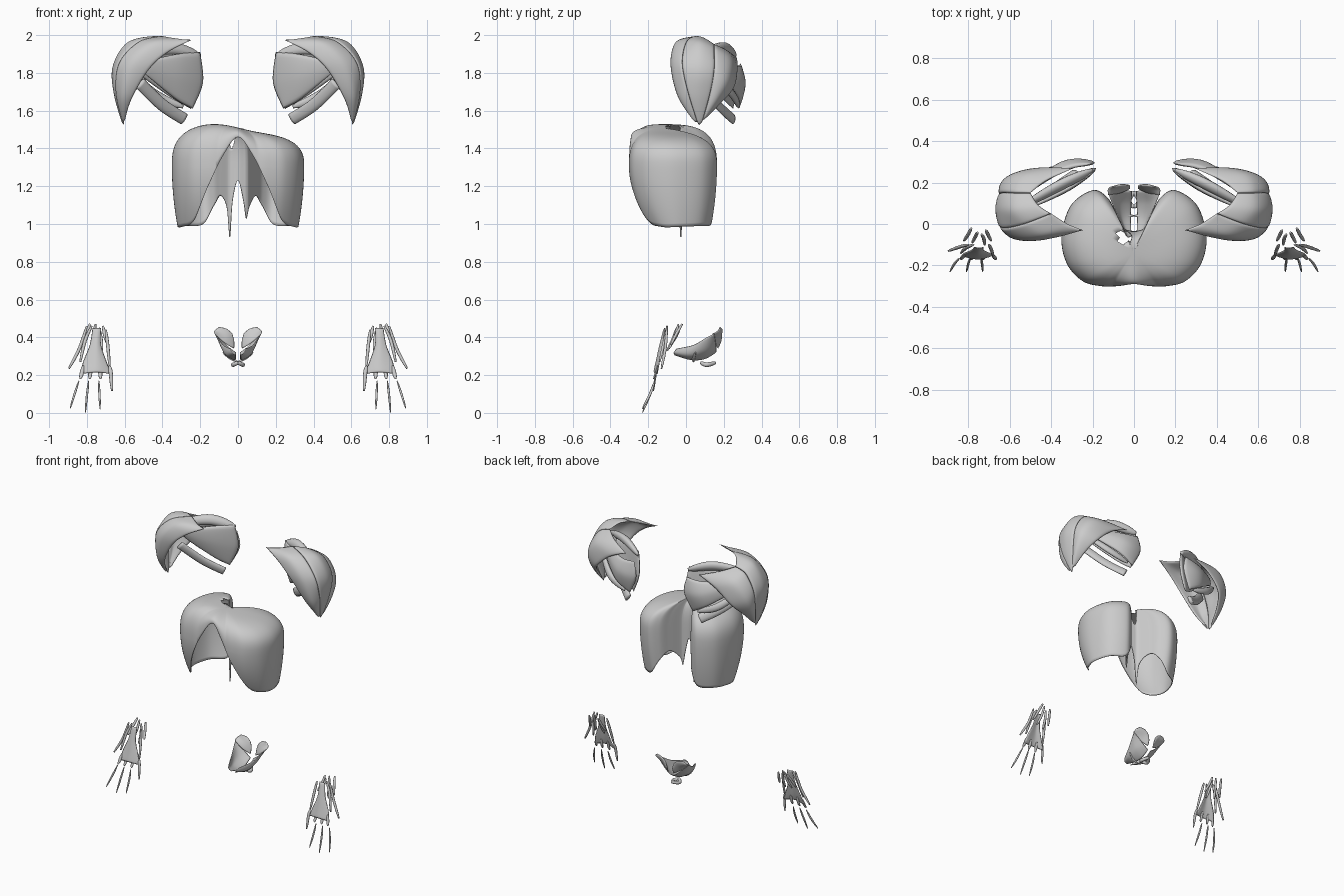
import bpy, bmesh, math
from mathutils import Vector

if "Cube" in bpy.data.objects:
    bpy.data.objects.remove(bpy.data.objects["Cube"])

def make(name, verts, faces, weld=True):
    me = bpy.data.meshes.new(name)
    bm = bmesh.new()
    vs = [bm.verts.new(v) for v in verts]
    for f in faces:
        bm.faces.new([vs[i] for i in f])
    if weld:
        bmesh.ops.remove_doubles(bm, verts=bm.verts[:], dist=1e-5)
    bmesh.ops.recalc_face_normals(bm, faces=bm.faces[:])
    for f in bm.faces:
        f.smooth = True
    bm.to_mesh(me)
    bm.free()
    ob = bpy.data.objects.new(name, me)
    bpy.context.collection.objects.link(ob)
    return ob

def spline(pts, n, closed=False):
    """Catmull-Rom through pts, n samples per segment."""
    p = [Vector(q) for q in pts]
    k = len(p)
    get = (lambda i: p[i % k]) if closed else (lambda i: p[min(max(i, 0), k - 1)])
    out = []
    for i in range(k if closed else k - 1):
        a, b, c, d = get(i - 1), get(i), get(i + 1), get(i + 2)
        for j in range(n):
            t = j / n
            out.append(0.5 * (2*b + (c - a)*t + (2*a - 5*b + 4*c - d)*t*t + (3*b - a - 3*c + d)*t**3))
    if not closed:
        out.append(p[-1])
    return out

def grid_faces(r, c, off=0, wrap=False):
    return [(off + i*c + j, off + i*c + (j+1) % c, off + (i+1)*c + (j+1) % c, off + (i+1)*c + j)
            for i in range(r - 1) for j in range(c if wrap else c - 1)]

def pad(name, rows, thick, sx=1, n=8):
    """Lens-shaped muscle sheet lofted through rows of points."""
    fine = [spline(r, n) for r in rows]
    cols = [spline([r[j] for r in fine], n) for j in range(len(fine[0]))]
    C, R = len(cols), len(cols[0])
    top, bot = [], []
    for i in range(R):
        for j in range(C):
            du = cols[j][min(i+1, R-1)] - cols[j][max(i-1, 0)]
            dv = cols[min(j+1, C-1)][i] - cols[max(j-1, 0)][i]
            w = max(0, math.sin(math.pi*i/(R-1)) * math.sin(math.pi*j/(C-1))) ** 0.4
            if i in (0, R-1) or j in (0, C-1):
                w = 0
            off = du.cross(dv).normalized() * thick * w
            for lst, s in ((top, 1), (bot, -1)):
                q = cols[j][i] + off*s
                lst.append((q.x*sx, q.y, q.z))
    return make(name, top + bot, grid_faces(R, C) + grid_faces(R, C, R*C))

def strand(name, path, width, thick, sx=1, side=(1, 0, 0), taper=0.5, n=8, k=10):
    """Flattened tube along a path; taper 0 leaves blunt ends."""
    p = spline(path, n)
    verts, m = [], len(p)
    for i, q in enumerate(p):
        t = (p[min(i+1, m-1)] - p[max(i-1, 0)]).normalized()
        s = Vector(side)
        s = (s - t*s.dot(t)).normalized()
        u = t.cross(s)
        f = max(0.12, math.sin(math.pi*i/(m-1))) ** taper if taper else 1
        for a in range(k):
            ang = 2*math.pi*a/k
            v = q + s*(math.cos(ang)*width*f) + u*(math.sin(ang)*thick*f)
            verts.append((v.x*sx, v.y, v.z))
    faces = grid_faces(m, k, 0, True) + [tuple(range(k)), tuple(range((m-1)*k, m*k))]
    return make(name, verts, faces, False)

# diaphragm: kidney-shaped dome, each outline point carries (x, y, lower edge z)
half = [(.08, -.30, 1.36), (.16, -.30, 1.2), (.25, -.275, 1.02), (.325, -.19, .985), (.35, -.06, .985),
        (.305, .09, .99), (.2, .163, 1.0), (.13, .13, 1.1), (.09, .06, 1.15), (.055, -.01, 1.09),
        (.042, -.025, 1.03), (.028, -.03, 1.12)]
left = [(-x, y, z - (.10 if z in (1.03,) else 0)) for x, y, z in reversed(half)]
outline = spline([(0, -.29, 1.46)] + half + [(0, -.035, 1.23)] + left, 8, True)
C, dome_rows, wall_rows = len(outline), 24, 16
verts = []
for i in range(dome_rows + wall_rows):
    for o in outline:
        sh = max(1.3, o.z)
        if i < dome_rows:
            a = math.pi/2 * i/(dome_rows - 1)
            s = max(0.02, math.sin(a)) ** 0.7
            x, y = o.x*s, -.13 + (o.y + .13)*s
            ztop = 1.51 - .03*math.tanh(x/.12)
            z = sh + (ztop - sh) * max(0, math.cos(a)) ** 0.7
        else:
            x, y = o.x, o.y
            z = sh + (o.z - sh)*(i - dome_rows + 1)/wall_rows
        k = max(0, (1.32 - z)/.34)**2
        k *= min(1, max(0, (math.hypot(x, y + .07) - .12)/.1))
        verts.append((x*(1 - .09*k), y*(1 - (.33 if y < 0 else .2)*k), z))
faces = grid_faces(dome_rows + wall_rows, C, 0, True) + [tuple(range(C))]
def in_hole(f):
    c = sum((Vector(verts[i]) for i in f), Vector())/len(f)
    return c.z > 1.4 and math.hypot(c.x + .045, c.y + .065) < .035
dia = make("diaphragm", verts, [f for f in faces if not in_hole(f)])
sol = dia.modifiers.new("thickness", 'SOLIDIFY')
sol.thickness = .006

for sx, tag in ((1, "left"), (-1, "right")):
    # deltoid in three leaves meeting at a low point
    A2 = [(.40, .05, 1.995), (.53, .0, 1.96), (.63, -.02, 1.85), (.645, .01, 1.7), (.61, .06, 1.54)]
    M2 = [(.5, .15, 1.95), (.58, .15, 1.92), (.64, .15, 1.82), (.64, .13, 1.7), (.61, .085, 1.54)]
    pad("deltoid_front_" + tag, [
        [(.245, -.03, 1.975), (.37, -.06, 1.91), (.47, -.07, 1.82), (.56, -.03, 1.67), (.60, .05, 1.55)],
        [(.32, 0, 1.98), (.45, -.05, 1.95), (.56, -.065, 1.84), (.61, -.03, 1.68), (.605, .05, 1.54)], A2], .012, sx)
    pad("deltoid_middle_" + tag, [A2,
        [(.46, .09, 1.985), (.58, .07, 1.95), (.65, .07, 1.83), (.645, .07, 1.69), (.605, .07, 1.525)], M2], .014, sx)
    pad("deltoid_back_" + tag, [M2,
        [(.42, .21, 1.92), (.54, .23, 1.87), (.615, .21, 1.77), (.63, .16, 1.67), (.61, .09, 1.55)],
        [(.29, .27, 1.88), (.42, .27, 1.82), (.53, .25, 1.72), (.58, .18, 1.64), (.6, .1, 1.56)]], .014, sx)
    # shoulder blade muscles
    pad("blade_front_muscle_" + tag, [
        [(.24, .25, 1.61), (.33, .20, 1.66), (.5, .1, 1.80)],
        [(.185, .27, 1.75), (.32, .18, 1.78), (.5, .09, 1.83)],
        [(.20, .25, 1.91), (.32, .17, 1.90), (.5, .08, 1.86)]], .018, sx)
    pad("blade_back_muscle_" + tag, [
        [(.25, .28, 1.61), (.37, .27, 1.68), (.55, .15, 1.81)],
        [(.19, .295, 1.74), (.34, .285, 1.76), (.55, .14, 1.85)],
        [(.21, .29, 1.85), (.34, .26, 1.84), (.55, .13, 1.87)]], .018, sx)
    strand("blade_top_muscle_" + tag, [(.20, .26, 1.89), (.35, .19, 1.93), (.53, .09, 1.90)],
           .035, .025, sx, (0, .5, 1))
    strand("lower_strap_" + tag, [(.285, .25, 1.555), (.40, .17, 1.63), (.52, .08, 1.745)],
           .032, .014, sx, (-.6, 0, 1), 0)
    strand("small_strap_" + tag, [(.29, .28, 1.62), (.43, .25, 1.68), (.57, .15, 1.80)],
           .025, .016, sx, (-.5, 0, 1))

    # pelvic floor bowl, back wing and cross strap
    pad("pelvic_bowl_" + tag, [
        [(.012, -.06, .305), (.03, -.065, .32), (.04, -.05, .34)],
        [(.015, .03, .28), (.06, .02, .31), (.08, .04, .36)],
        [(.012, .10, .285), (.07, .10, .33), (.11, .11, .40)],
        [(.01, .16, .32), (.05, .16, .35), (.125, .15, .42)]], .006, sx)
    pad("pelvic_wing_" + tag, [
        [(.02, .17, .34), (.07, .15, .37), (.125, .14, .42)],
        [(.02, .185, .38), (.06, .175, .41), (.125, .17, .435)],
        [(.03, .185, .42), (.06, .19, .445), (.10, .18, .455)]], .008, sx)
    strand("pelvic_strap_" + tag, [(.08, .05, .32), (.04, .04, .29), (0, .04, .27)], .008, .008, sx, (0, 1, 0))
    strand("pelvic_ring_side_" + tag, [(0, .08, .265), (.025, .11, .255), (0, .155, .265)],
           .012, .012, sx, (0, 0, 1), .2)

    # palm sheet with scalloped finger slips
    pad("palm_sheet_" + tag, [
        [(.725, -.11, .45), (.745, -.115, .45), (.77, -.11, .45)],
        [(.725, -.125, .36), (.75, -.135, .36), (.785, -.125, .36)],
        [(.695, -.14, .27), (.75, -.155, .27), (.82, -.14, .27)],
        [(.67, -.15, .205), (.75, -.17, .215), (.835, -.155, .205)]], .006, sx, 6)
    slips = [(.68, .667, .115), (.73, .728, .18), (.78, .785, .18), (.82, .835, .18)]
    for i, (x0, x1, z1) in enumerate(slips):
        strand(f"palm_slip_{i+1}_{tag}", [(x0, -.15, .25), ((x0+x1)/2, -.16, .21), (x1, -.172, z1)], .011, .006, sx, n=5)
    # finger tendons
    for i, (x0, x1, z1) in enumerate([(.737, .73, .02), (.79, .808, .002), (.842, .888, .025)]):
        strand(f"finger_tendon_{i+1}_{tag}",
               [(x0, -.165, .17), ((x0+x1)/2, -.19, .1), (x1, -.23, z1)], .006, .007, sx, n=6)
    # wrist and forearm strands
    wrist = [[(.80, -.10, .46), (.84, -.11, .34), (.895, -.13, .235)],
             [(.775, -.10, .46), (.81, -.115, .38), (.835, -.14, .27)],
             [(.785, -.02, .47), (.80, -.05, .42), (.82, -.08, .36)],
             [(.755, -.04, .47), (.765, -.06, .40), (.78, -.09, .34)],
             [(.715, -.03, .46), (.705, -.05, .41), (.69, -.08, .36)],
             [(.735, -.05, .45), (.725, -.07, .39), (.72, -.10, .33)],
             [(.70, -.10, .44), (.69, -.12, .36), (.68, -.15, .25)]]
    for i, p in enumerate(wrist):
        strand(f"wrist_strand_{i+1}_{tag}", p, .009, .008, sx, taper=.3, n=6)
